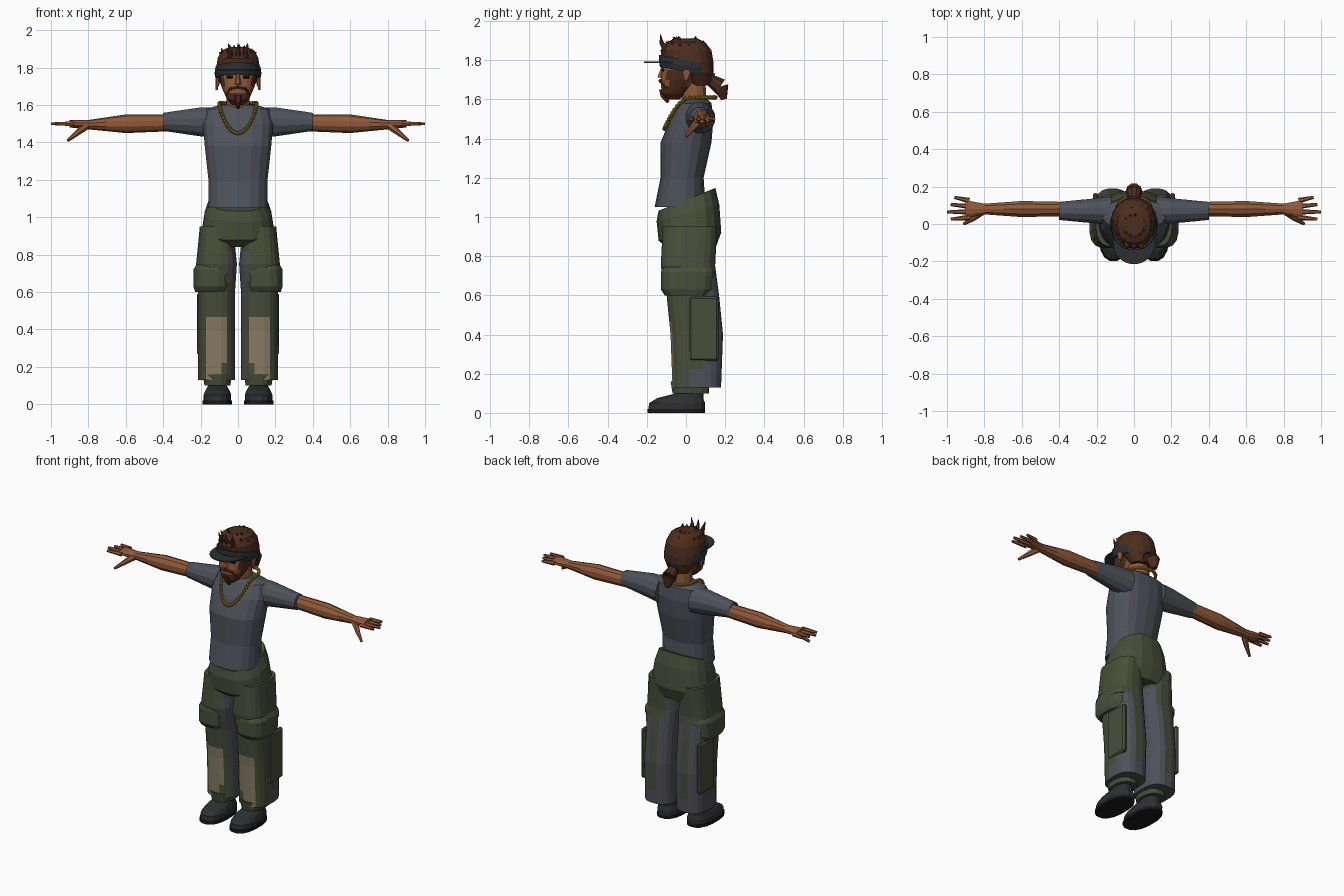
import bpy
import bmesh
import random
from math import cos, sin, tau, copysign
from mathutils import Matrix, Vector

default_cube = bpy.data.objects.get("Cube")
if default_cube:
    bpy.data.objects.remove(default_cube, do_unlink=True)
random.seed(4)


def material(name, red, green, blue):
    result = bpy.data.materials.new(name)
    result.use_nodes = True
    colour = (red, green, blue, 1)
    result.diffuse_color = colour
    result.node_tree.nodes["Principled BSDF"].inputs["Base Color"].default_value = colour
    return result


SHIRT = material("slate_shirt", .075, .086, .104)
OLIVE = material("olive_cloth", .066, .076, .042)
GREY = material("grey_patch", .08, .08, .1)
TAN = material("tan_patch", .25, .2, .13)
SKIN = material("brown_skin", .28, .1, .04)
HAIR = material("dark_brown_hair", .075, .026, .012)
DARK = material("charcoal", .026, .028, .03)
BLACK = material("black_rubber", .01, .01, .01)
GOLD = material("gold", .38, .22, .02)


def finish(name, bm, materials, rule=None):
    """Turn a bmesh into an object; the rule picks a material per face."""
    bmesh.ops.recalc_face_normals(bm, faces=bm.faces)
    if rule:
        for face in bm.faces:
            face.material_index = materials.index(rule(face.calc_center_median()))
    mesh = bpy.data.meshes.new(name)
    bm.to_mesh(mesh)
    bm.free()
    for entry in materials:
        mesh.materials.append(entry)
    bpy.context.collection.objects.link(bpy.data.objects.new(name, mesh))


def bridge(bm, rings):
    """Join point rings of equal length and cap both ends."""
    loops = [[bm.verts.new(point) for point in ring] for ring in rings]
    for lower, upper in zip(loops, loops[1:]):
        for i in range(len(lower)):
            bm.faces.new((lower[i - 1], lower[i], upper[i], upper[i - 1]))
    bm.faces.new(loops[0])
    bm.faces.new(loops[-1])


def subdivided(rings, steps):
    for start, end in zip(rings, rings[1:]):
        for k in range(steps):
            yield Vector(start).lerp(Vector(end), k / steps)
    yield Vector(rings[-1])


def loft(name, materials, rings, centre=0, side=1, sides=16, power=2.4,
         along_x=False, tilt=(0, 0), steps=1, rule=None):
    """Each ring is (position, half width, low edge, high edge)."""
    sections = list(subdivided(rings, steps))
    loops = []
    for k, (position, half, low, high) in enumerate(sections):
        slope = tilt[0] + (tilt[1] - tilt[0]) * k / (len(sections) - 1)
        loop = []
        for i in range(sides):
            angle = tau * (i + .5) / sides
            u = copysign(abs(cos(angle)) ** (2 / power), cos(angle)) * half
            v = copysign(abs(sin(angle)) ** (2 / power), sin(angle)) * (high - low) / 2
            across, depth, height = centre + u, (low + high) / 2 + v, position + slope * v
            point = (height, across, depth) if along_x else (across, depth, height)
            loop.append((point[0] * side, point[1], point[2]))
        loops.append(loop)
    bm = bmesh.new()
    bridge(bm, loops)
    finish(name, bm, materials, rule)


def add_tube(bm, points, thick, thin, sides=6):
    """A round tube that tapers evenly from its first to its last point."""
    path = [Vector(point) for point in points]
    last = len(path) - 1
    rings = []
    for k, point in enumerate(path):
        turn = (path[min(k + 1, last)] - path[max(k - 1, 0)]).to_track_quat("Z", "Y")
        radius = thick + (thin - thick) * k / last
        angles = [tau * i / sides for i in range(sides)]
        rings.append([point + turn @ Vector((cos(a), sin(a), 0)) * radius for a in angles])
    bridge(bm, rings)


def tube(name, mat, points, thick, thin, sides=6):
    bm = bmesh.new()
    add_tube(bm, points, thick, thin, sides)
    finish(name, bm, [mat])


def box(name, mat, centre, size, bevel):
    bm = bmesh.new()
    bmesh.ops.create_cube(bm, size=1, matrix=Matrix.Translation(centre) @ Matrix.Diagonal((*size, 1)))
    bmesh.ops.bevel(bm, geom=bm.edges[:], offset=bevel, segments=1, affect="EDGES")
    finish(name, bm, [mat])


def trouser_colour(c):
    """Worn tan knees, grey inner seam, and grey panels down the back."""
    across = abs(c.x)
    knee = c.y < -.03 and c.z < .5 and .06 < across < .165
    low_knee = c.z < .2 and across < .1
    inner_seam = across < .045 and c.z < .84
    back_panel = c.y > .1 and c.z < .7 and not .09 < across < .15
    hem = c.y > .05 and c.z < .25
    if knee and not low_knee:
        return TAN
    return GREY if inner_seam or back_panel or hem else OLIVE


def face_colour(c):
    """A beard runs along the jaw and up the cheeks."""
    cheek = abs(c.x) > .07 and c.z < .74 + 1
    return HAIR if c.z < 1.65 or cheek else SKIN


# Shirt body and trouser hips
loft("shirt", [SHIRT], [(1.05, .16, -.16, .1), (1.2, .16, -.13, .09), (1.38, .18, -.13, .13),
                        (1.5, .19, -.08, .14), (1.58, .17, -.03, .13), (1.6, .1, -.01, .11)], sides=18)
loft("trouser_hips", [OLIVE], [(.84, .17, -.09, .15), (.9, .2, -.14, .18), (1.02, .18, -.15, .17),
                               (1.09, .155, -.14, .15)], sides=18, tilt=(0, .4))

for side, label in ((1, "left_"), (-1, "right_")):
    # Trouser leg, cuff and cargo pockets
    loft(label + "trouser_leg", [OLIVE, GREY, TAN],
         [(.95, .09, -.12, .16), (.75, .11, -.13, .15), (.6, .1, -.1, .17), (.4, .1, -.08, .19), (.13, .1, -.07, .18)],
         centre=.115, side=side, sides=20, power=2.8, steps=3, rule=trouser_colour)
    loft(label + "cuff", [OLIVE], [(.1, .07, -.07, .12), (.16, .08, -.08, .12)], centre=.11, side=side)
    loft(label + "cargo_pocket", [OLIVE], [(.6, .09, -.11, .12), (.63, .1, -.13, .14), (.7, .1, -.13, .14)],
         centre=.14, side=side, power=3)
    loft(label + "pocket_flap", [OLIVE], [(.69, .105, -.13, .15), (.72, .105, -.13, .15), (.745, .09, -.12, .14)],
         centre=.135, side=side, power=3)
    box(label + "side_panel", OLIVE, (side * .205, .09, .43), (.03, .15, .33), bevel=.01)

    # Shoe and sole
    loft(label + "sole", [BLACK], [(0, .08, -.2, .1), (.02, .08, -.2, .1)], centre=.11, side=side)
    loft(label + "shoe", [DARK], [(.02, .075, -.195, .1), (.05, .075, -.19, .1), (.075, .065, -.15, .09),
                                  (.1, .05, -.05, .09), (.14, .05, -.04, .09)], centre=.11, side=side)

    # Sleeve, bare arm and palm
    loft(label + "sleeve", [SHIRT], [(.12, .08, 1.42, 1.59), (.2, .07, 1.43, 1.59), (.4, .05, 1.46, 1.56)],
         centre=.07, side=side, sides=12, power=2, along_x=True, steps=2)
    loft(label + "arm", [SKIN], [(.36, .04, 1.46, 1.55), (.6, .045, 1.45, 1.55), (.8, .03, 1.47, 1.52),
                                 (.9, .05, 1.48, 1.52)],
         centre=.08, side=side, sides=10, power=2, along_x=True, steps=2)

    # Fingers and thumb
    bm = bmesh.new()
    for k in range(4):
        root, tip = .035 + .03 * k, 1 - .02 * abs(k - 1)
        add_tube(bm, [(side * .88, root, 1.5), (side * tip, root * 1.3 - .02, 1.5)], .015, .008)
    add_tube(bm, [(side * .81, .07, 1.49), (side * .86, .03, 1.45), (side * .91, 0, 1.41)], .022, .008)
    finish(label + "fingers", bm, [SKIN])

    # Ear, earring, eye, brow and half of the moustache
    loft(label + "ear", [SKIN], [(1.7, .01, -.01, .01), (1.74, .012, -.02, .03), (1.77, .01, -.01, .02)],
         centre=.11, side=side, sides=8)
    tube(label + "earring", GOLD, [(side * .113, 0, 1.7), (side * .113, 0, 1.68)], .006, .006)
    box(label + "eye", BLACK, (side * .043, -.118, 1.75), (.036, .012, .014), bevel=.003)
    tube(label + "brow", HAIR, [(side * .02, -.126, 1.77), (side * .075, -.1, 1.77)], .008, .004)
    tube(label + "moustache", HAIR, [(0, -.13, 1.695), (side * .035, -.125, 1.69), (side * .06, -.1, 1.66)], .011, .006)

# Neck, face and beard
loft("neck", [SKIN], [(1.56, .065, -.02, .11), (1.7, .06, -.03, .1)], sides=12, power=2)
loft("face", [SKIN, HAIR], [(1.6, .03, -.1, -.03), (1.63, .06, -.125, 0), (1.7, .09, -.13, .07),
                            (1.75, .1, -.125, .1), (1.82, .105, -.12, .12)],
     sides=20, steps=2, rule=face_colour)
tube("nose", SKIN, [(0, -.12, 1.765), (0, -.13, 1.71)], .008, .018)
tube("goatee", HAIR, [(0, -.115, 1.65), (0, -.115, 1.62), (0, -.09, 1.585)], .026, .01)

# Hair cap, loose locks and ponytail
loft("hair", [HAIR], [(1.67, .07, .03, .12), (1.74, .11, -.04, .14), (1.79, .12, -.12, .14), (1.85, .11, -.13, .13),
                      (1.89, .09, -.1, .1), (1.91, .05, -.06, .06)], sides=18, power=2.1)
bm = bmesh.new()
LOCKS = 26
for k in range(LOCKS):
    angle = tau * k / LOCKS
    reach, height = (.1, 1.86) if k % 2 else (.06, 1.88)
    outward = Vector((cos(angle), sin(angle), 0)) * reach
    root = outward * .8 + Vector((0, 0, height))
    tip = outward + Vector((0, -.01, height + random.uniform(.02, .045)))
    add_tube(bm, [root, tip], .02, .002, sides=5)
for x in (-.04, 0, .04):
    add_tube(bm, [(x, -.1, 1.85), (x, -.125, 1.89), (x * 1.3, -.13, 1.93)], .02, .002, sides=5)
finish("hair_locks", bm, [HAIR])
bm = bmesh.new()
tail_root, tail_swell, tail_tip = (0, .1, 1.715), (0, .175, 1.665), (0, .195, 1.6)
add_tube(bm, [tail_root, tail_swell], .025, .045, sides=10)
add_tube(bm, [tail_swell, tail_tip], .045, .015, sides=10)
finish("ponytail", bm, [HAIR])
tube("hair_tie", DARK, [(0, .115, 1.71), (0, .135, 1.7)], .034, .036, sides=10)

# Sun visor
loft("visor_band", [DARK], [(1.74, .12, -.135, .135), (1.77, .126, -.14, .14), (1.8, .122, -.14, .14)],
     sides=20, power=2.1, tilt=(-.2, -.2))
loft("visor_brim", [DARK], [(1.785, .113, -.215, .03), (1.793, .113, -.215, .03)], sides=24, power=2.1)

# Gold chain of beads that droops at the chest
bm = bmesh.new()
BEADS = 56
for k in range(BEADS):
    angle = tau * k / BEADS
    forward = copysign(abs(cos(angle)) ** .8, cos(angle))
    droop = max(0, cos(angle)) ** 1.5
    spot = Vector((.1 * sin(angle), .02 - .13 * forward, 1.61 - .16 * droop))
    bmesh.ops.create_icosphere(bm, subdivisions=1, radius=.012, matrix=Matrix.Translation(spot))
finish("gold_chain", bm, [GOLD])
